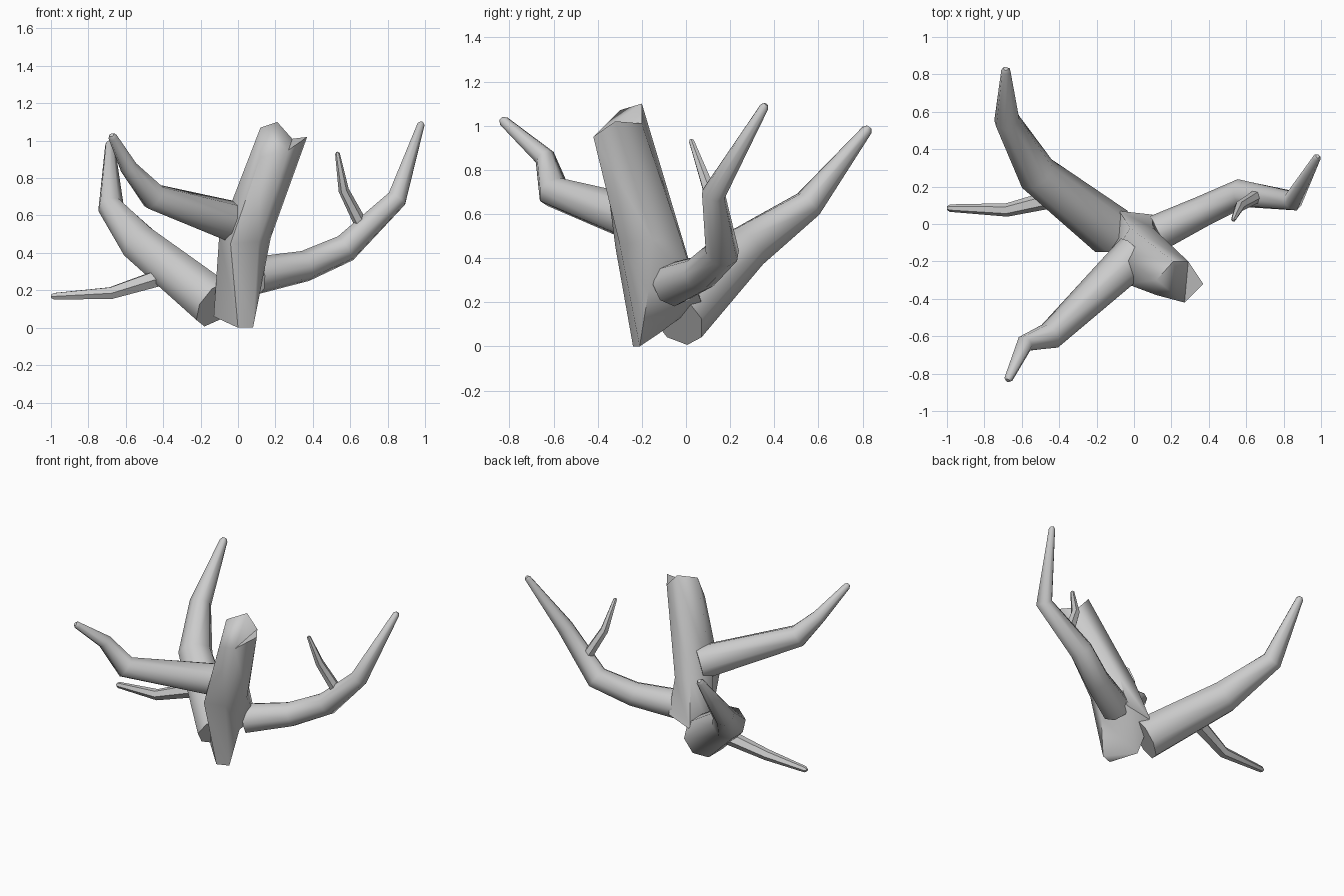
import bpy, bmesh, math
from mathutils import Vector

if "Cube" in bpy.data.objects:
    bpy.data.objects.remove(bpy.data.objects["Cube"])


def finish(name, bm, angle):
    bmesh.ops.recalc_face_normals(bm, faces=bm.faces)
    me = bpy.data.meshes.new(name)
    bm.to_mesh(me)
    bm.free()
    ob = bpy.data.objects.new(name, me)
    bpy.context.collection.objects.link(ob)
    bpy.ops.object.select_all(action='DESELECT')
    ob.select_set(True)
    bpy.context.view_layer.objects.active = ob
    bpy.ops.object.shade_smooth_by_angle(angle=math.radians(angle))
    return ob


def loft(bm, rings):
    loops = [[bm.verts.new(p) for p in r] for r in rings]
    n = len(loops[0])
    for a, b in zip(loops, loops[1:]):
        for i in range(n):
            j = (i + 1) % n
            bm.faces.new((a[i], a[j], b[j], b[i]))
    caps = [bm.faces.new(loops[0][::-1]), bm.faces.new(loops[-1])]
    bmesh.ops.triangulate(bm, faces=caps)


def branch(name, path, sides=8):
    """Tapered tube through (x, y, z, radius) points with mitred joints."""
    pts = [Vector(p[:3]) for p in path]
    dirs = [(b - a).normalized() for a, b in zip(pts, pts[1:])]
    side = dirs[0].cross(Vector((0, 0, 1))).normalized()
    rings = []
    for i, p in enumerate(pts):
        t = (dirs[max(i - 1, 0)] + dirs[min(i, len(dirs) - 1)]).normalized()
        side = (side - t * side.dot(t)).normalized()
        up = t.cross(side)
        r = path[i][3]
        rings.append([p + r * (math.cos(k * math.tau / sides) * side +
                               math.sin(k * math.tau / sides) * up)
                      for k in range(sides)])
    # blunt tip
    d, r = dirs[-1], path[-1][3]
    rings.append([pts[-1] + (q - pts[-1]) * 0.5 + d * r * 0.7 for q in rings[-1]])
    bm = bmesh.new()
    loft(bm, rings)
    return finish(name, bm, 50)


# Leaning trunk with a ragged broken top and hollowed root end
bm = bmesh.new()
loft(bm, [
    [(-.13, -.12, .06), (-.08, .07, .2), (.1, .05, .25),
     (.13, -.17, .25), (.08, -.21, 0), (0, -.24, 0)],
    [(-.1, -.15, .5), (-.02, -.02, .5), (.1, -.02, .48),
     (.175, -.15, .48), (.11, -.3, .46), (-.04, -.32, .45)],
    [(.12, -.3, 1.07), (.21, -.2, 1.1), (.29, -.2, 1.01),
     (.37, -.32, 1.02), (.27, -.42, .95), (.12, -.38, .91)],
])
finish("trunk", bm, 65)

# Large branch sweeping back left
branch("back_left_branch", [(-.12, -.04, .125, .14), (-.52, .27, .445, .11),
                            (-.68, .555, .645, .07), (-.685, .82, .98, .025)])
# Small side twig reaching left
branch("left_twig", [(-.41, .14, .27, .05), (-.68, .075, .185, .036),
                     (-.985, .085, .168, .02)], 6)
# Branch reaching front left
branch("front_left_branch", [(.01, -.16, .555, .115), (-.45, -.6, .7, .075),
                             (-.585, -.64, .857, .047), (-.67, -.825, 1.02, .024)])
# Long branch curving right and up
branch("right_branch", [(.1, -.06, .28, .1), (.36, .065, .33, .083),
                        (.575, .165, .425, .078), (.85, .125, .69, .056),
                        (.978, .355, 1.085, .021)])
# Small twig on the right branch
branch("right_twig", [(.66, .15, .55, .036), (.565, .095, .735, .028),
                      (.532, .025, .93, .013)], 6)
